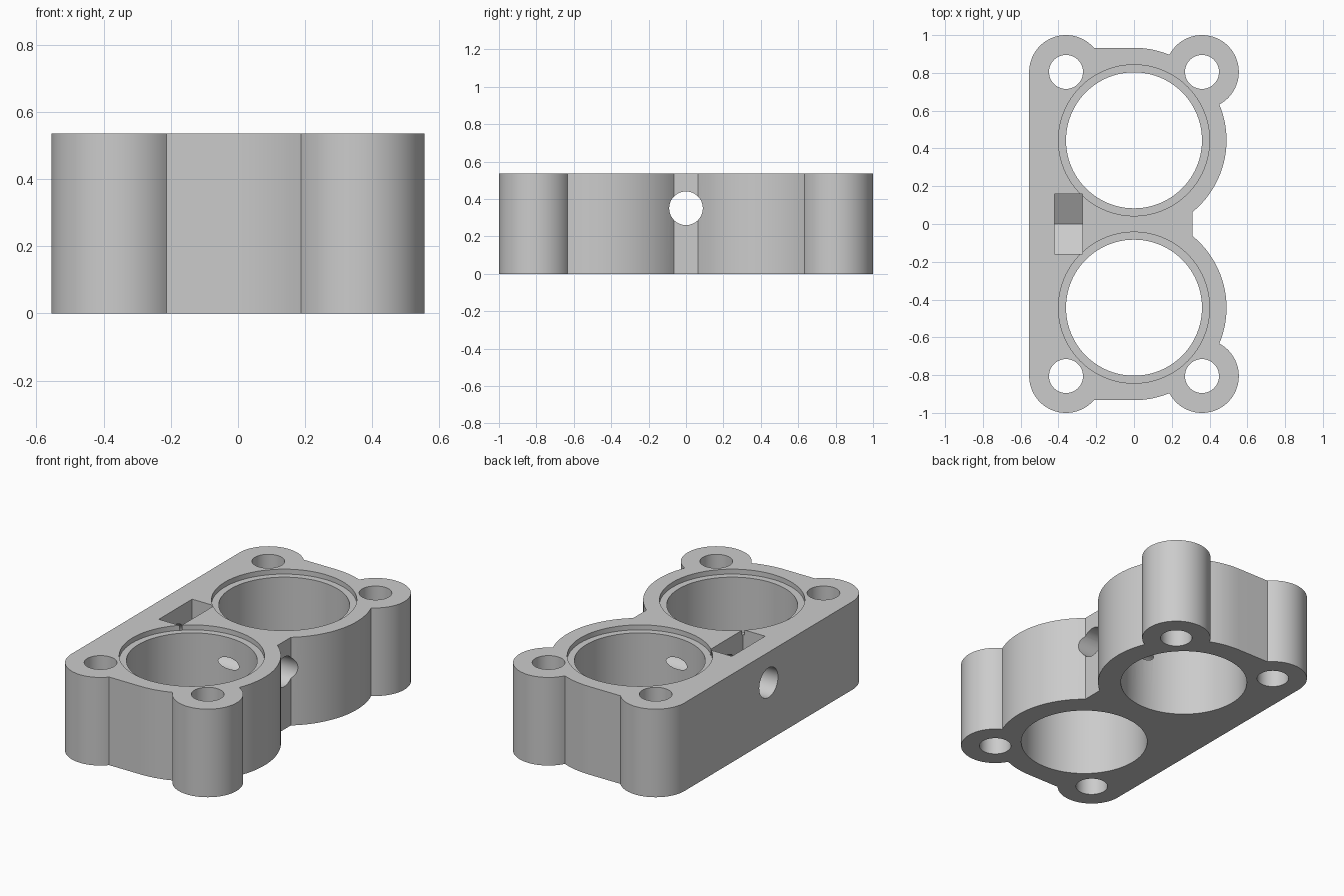
import bpy, bmesh, math
from mathutils import Vector, Matrix

cube = bpy.data.objects.get("Cube")
if cube:
    bpy.data.objects.remove(cube, do_unlink=True)

HEIGHT = 0.535
BORE = Vector((0, 0.443))
POST = Vector((0.36, 0.805))
R_WALL, R_BORE, R_SEAT = 0.49, 0.36, 0.40
R_POST, R_SCREW = 0.195, 0.09
WAIST = 0.31
CROSS_Z = 0.35

grey = bpy.data.materials.new("plain grey")
grey.use_nodes = True
grey.diffuse_color = (0.6, 0.6, 0.6, 1)
grey.node_tree.nodes["Principled BSDF"].inputs["Base Color"].default_value = (0.6, 0.6, 0.6, 1)


def arc(center, radius, start, end):
    """Counter-clockwise arc between two points on a circle."""
    a = math.atan2(start.y - center.y, start.x - center.x)
    b = math.atan2(end.y - center.y, end.x - center.x)
    sweep = (b - a) % math.tau
    n = max(2, round(sweep / math.tau * 96))
    return [center + radius * Vector((math.cos(a + sweep * i / n), math.sin(a + sweep * i / n)))
            for i in range(n + 1)]


def prism(name, points, low, high, matrix=Matrix()):
    """Extrude a flat outline from low to high, then place it."""
    bm = bmesh.new()
    face = bm.faces.new([bm.verts.new((p[0], p[1], low)) for p in points])
    top = bmesh.ops.extrude_face_region(bm, geom=[face])["geom"]
    bmesh.ops.translate(bm, vec=(0, 0, high - low),
                        verts=[v for v in top if isinstance(v, bmesh.types.BMVert)])
    bm.transform(matrix)
    bmesh.ops.recalc_face_normals(bm, faces=bm.faces)
    mesh = bpy.data.meshes.new(name)
    bm.to_mesh(mesh)
    bm.free()
    mesh.materials.append(grey)
    obj = bpy.data.objects.new(name, mesh)
    bpy.context.collection.objects.link(obj)
    return obj


def circle(center, radius, n=96):
    return [(center[0] + radius * math.cos(math.tau * i / n),
             center[1] + radius * math.sin(math.tau * i / n)) for i in range(n)]


# Where the bore wall meets a screw post
gap = POST - BORE
along = (R_WALL ** 2 - R_POST ** 2 + gap.length_squared) / (2 * gap.length)
side = math.sqrt(R_WALL ** 2 - along ** 2)
axis = gap.normalized()
foot = BORE + axis * along
normal = Vector((-axis.y, axis.x))
meet_side, meet_end = foot - normal * side, foot + normal * side

# Half outline, from the waist round to the flat wall, then mirrored
end_y = BORE.y + R_WALL
left_post = Vector((-POST.x, POST.y))
waist = Vector((WAIST, BORE.y - math.sqrt(R_WALL ** 2 - WAIST ** 2)))
flat_end = Vector((-POST.x + math.sqrt(R_POST ** 2 - (end_y - POST.y) ** 2), end_y))
half = arc(BORE, R_WALL, waist, meet_side)
half += arc(POST, R_POST, meet_side, meet_end)[1:]
half += arc(BORE, R_WALL, meet_end, Vector((0, end_y)))[1:]
half += arc(left_post, R_POST, flat_end, Vector((-POST.x - R_POST, POST.y)))
outline = half + [Vector((p.x, -p.y)) for p in reversed(half)]
body = prism("twin_bore_housing", outline, 0, HEIGHT)

# Bores, their shallow seats and the screw holes
cutters = []
for s in (-1, 1):
    center = (0, s * BORE.y)
    cutters.append(prism("bore_cutter", circle(center, R_BORE), -0.1, HEIGHT + 0.1))
    cutters.append(prism("seat_cutter", circle(center, R_SEAT), HEIGHT - 0.03, HEIGHT + 0.1))
    for t in (-1, 1):
        cutters.append(prism("screw_cutter", circle((t * POST.x, s * POST.y), R_SCREW, 48),
                             -0.1, HEIGHT + 0.1))

# Nut pocket with a pointed floor, and the cross hole; both run along x
along_x = Matrix(((0, 0, 1, 0), (1, 0, 0, 0), (0, 1, 0, 0), (0, 0, 0, 1)))
w = 0.16
slope = w / math.sqrt(3)
pocket = [(0, CROSS_Z - 2 * slope), (w, CROSS_Z - slope), (w, HEIGHT + 0.1),
          (-w, HEIGHT + 0.1), (-w, CROSS_Z - slope)]
cutters.append(prism("pocket_cutter", pocket, -0.42, -0.272, along_x))
cutters.append(prism("cross_hole_cutter", circle((0, CROSS_Z), 0.09, 48), -0.7, 0.7, along_x))

bpy.ops.object.select_all(action="DESELECT")
bpy.context.view_layer.objects.active = body
body.select_set(True)
for cutter in cutters:
    cutter.hide_render = True
    mod = body.modifiers.new(cutter.name, "BOOLEAN")
    mod.operation, mod.solver, mod.object = "DIFFERENCE", "EXACT", cutter
    bpy.ops.object.modifier_apply(modifier=mod.name)
    bpy.data.objects.remove(cutter, do_unlink=True)

bpy.ops.object.shade_smooth_by_angle(angle=math.radians(25))
